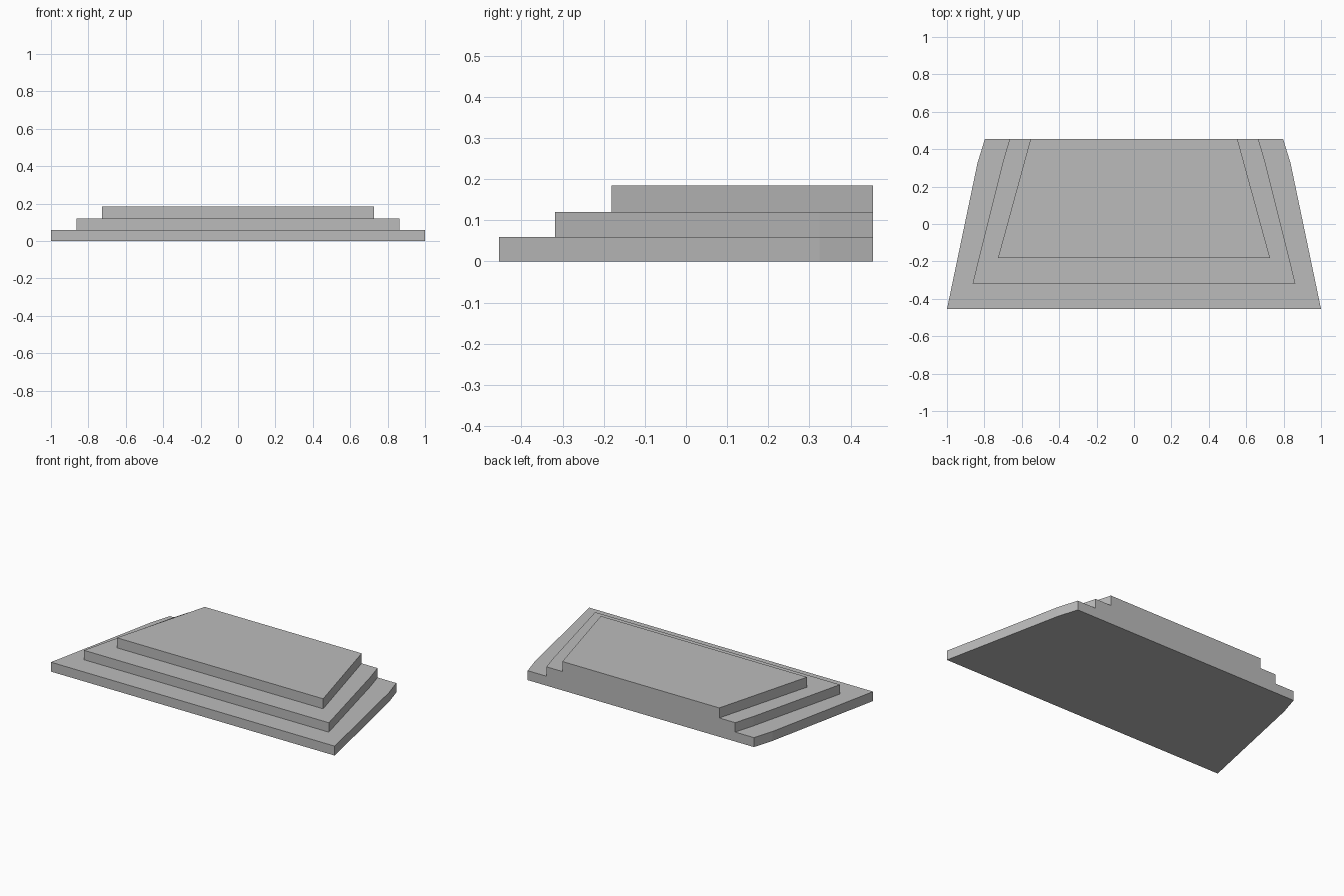
import bpy
import bmesh

cube = bpy.data.objects.get("Cube")
if cube:
    bpy.data.objects.remove(cube, do_unlink=True)

# Single plain stone grey
stone = bpy.data.materials.new("stone_grey")
stone.use_nodes = True
grey = (0.5, 0.5, 0.5, 1)
stone.diffuse_color = grey
stone.node_tree.nodes["Principled BSDF"].inputs["Base Color"].default_value = grey


def add_tier(name, half_outline, bottom, top):
    """Extrude a left-right symmetric outline, given front to back on +x."""
    outline = half_outline + [(-x, y) for x, y in reversed(half_outline)]
    bm = bmesh.new()
    base = bm.faces.new([bm.verts.new((x, y, bottom)) for x, y in outline])
    result = bmesh.ops.extrude_face_region(bm, geom=[base], use_keep_orig=True)
    raised = [v for v in result["geom"] if isinstance(v, bmesh.types.BMVert)]
    bmesh.ops.translate(bm, verts=raised, vec=(0, 0, top - bottom))
    bmesh.ops.recalc_face_normals(bm, faces=bm.faces)
    mesh = bpy.data.meshes.new(name)
    bm.to_mesh(mesh)
    bm.free()
    mesh.materials.append(stone)
    bpy.context.collection.objects.link(bpy.data.objects.new(name, mesh))


# Three stacked steps sharing one flat back
back = 0.455
add_tier("bottom_step", [(1, -back), (0.837, 0.325), (0.797, back)], 0, 0.06)
add_tier("middle_step", [(0.863, -0.318), (0.703, 0.325), (0.665, back)], 0.06, 0.12)
add_tier("top_platform", [(0.727, -0.181), (0.553, back)], 0.12, 0.184)
